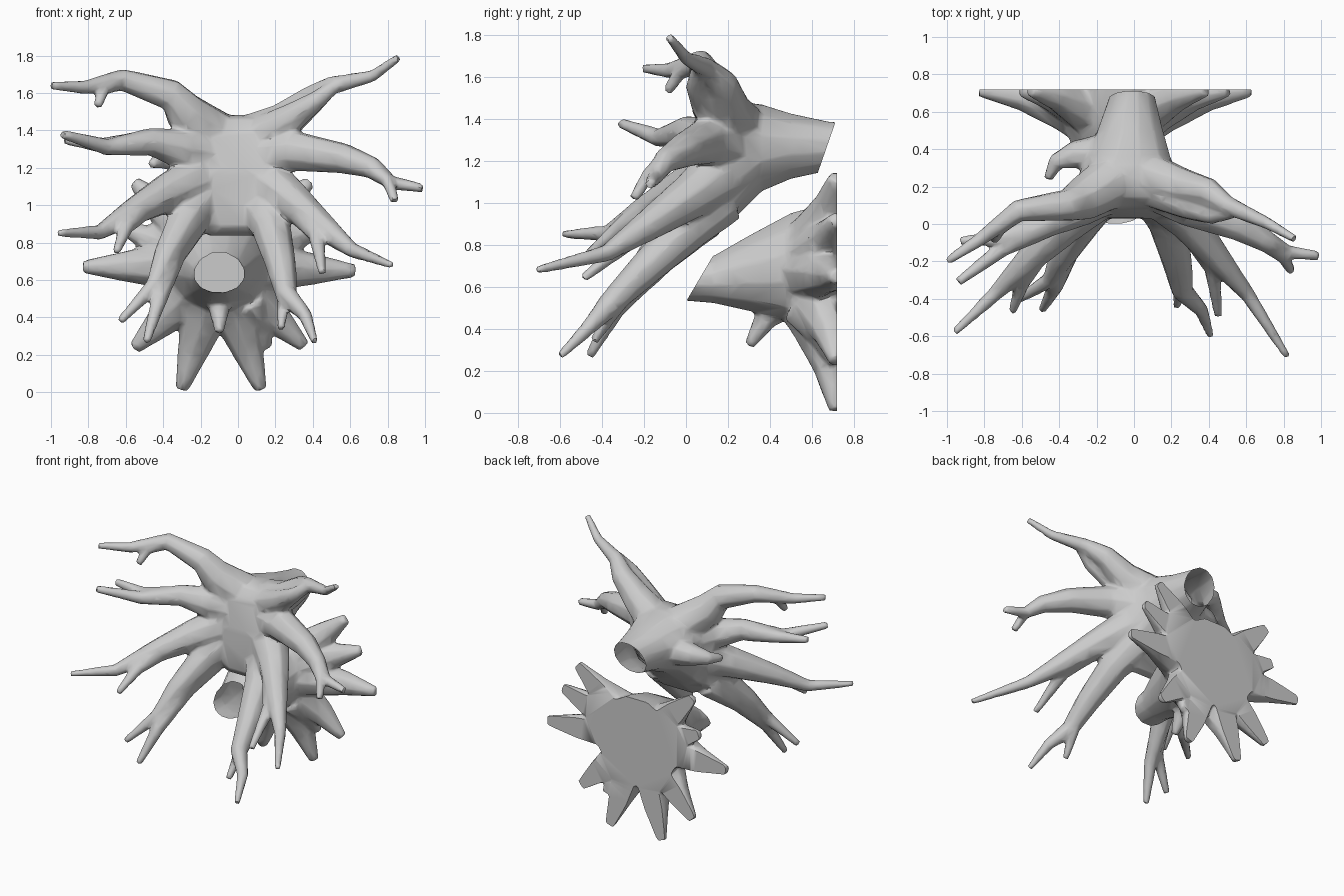
import bpy, bmesh, math
from mathutils import Vector

if "Cube" in bpy.data.objects:
    bpy.data.objects.remove(bpy.data.objects["Cube"])

SIDES = 8

def loft(bm, rings):
    """Skin closed rings of points into a capped solid."""
    vs = [[bm.verts.new(p) for p in r] for r in rings]
    n = len(vs[0])
    faces = [bm.faces.new(vs[0]), bm.faces.new(vs[-1])]
    for a, b in zip(vs, vs[1:]):
        for i in range(n):
            j = (i + 1) % n
            faces.append(bm.faces.new((a[i], a[j], b[j], b[i])))
    bmesh.ops.recalc_face_normals(bm, faces=faces)

def trunk(bm, sections):
    """Sections: (x, y, z bottom, z top, half width, squareness exponent)."""
    rings = []
    for x, y, z0, z1, rx, e in sections:
        pw = lambda v: math.copysign(abs(v) ** e, v)
        rings.append([(x + rx * pw(math.cos(a)), y, (z0 + z1) / 2 + (z1 - z0) / 2 * pw(math.sin(a)))
                      for a in (math.tau * (i + .5) / 12 for i in range(12))])
    loft(bm, rings)

def root(bm, r0, r1, *pts, power=1.3):
    """Tapered tube along a path, carrying its frame along to avoid twist."""
    p = [Vector(q) for q in pts]
    side, rings = Vector((.3, .2, 1)), []
    for i, c in enumerate(p):
        d = (p[min(i + 1, len(p) - 1)] - p[max(i - 1, 0)]).normalized()
        side = (side - d * side.dot(d)).normalized()
        up = d.cross(side)
        t = i / (len(p) - 1)
        r = r1 + (r0 - r1) * (1 - t) ** power
        rings.append([c + r * (side * math.cos(a) + up * math.sin(a))
                      for a in (math.tau * k / SIDES for k in range(SIDES))])
    loft(bm, rings)

def cut(bm, co, no, fill):
    g = bm.verts[:] + bm.edges[:] + bm.faces[:]
    res = bmesh.ops.bisect_plane(bm, geom=g, plane_co=co, plane_no=no, clear_outer=True)
    if fill:
        edges = [e for e in res['geom_cut'] if isinstance(e, bmesh.types.BMEdge)]
        bmesh.ops.triangle_fill(bm, edges=edges, use_beauty=True)

def finish(bm, name, cuts):
    """Fuse the pieces into one skin, reduce to low poly, trim the ends."""
    me = bpy.data.meshes.new(name)
    bm.to_mesh(me)
    bm.free()
    ob = bpy.data.objects.new(name, me)
    bpy.context.collection.objects.link(ob)
    bpy.context.view_layer.objects.active = ob
    ob.select_set(True)
    m = ob.modifiers.new("fuse", 'REMESH')
    m.mode, m.voxel_size = 'VOXEL', .012
    m = ob.modifiers.new("soften", 'SMOOTH')
    m.factor, m.iterations = .5, 5
    m = ob.modifiers.new("reduce", 'DECIMATE')
    m.ratio = .07
    for mod in list(ob.modifiers):
        bpy.ops.object.modifier_apply(modifier=mod.name)
    bm = bmesh.new()
    bm.from_mesh(ob.data)
    for c in cuts:
        cut(bm, *c)
    bmesh.ops.recalc_face_normals(bm, faces=bm.faces[:])
    bm.to_mesh(ob.data)
    bm.free()
    bpy.ops.object.shade_smooth_by_angle(angle=math.radians(50))
    ob.select_set(False)

# ---- upper stump: trunk runs to the back, roots spread forward
bm = bmesh.new()
trunk(bm, [(-.01, .8, 1.17, 1.38, .11, 1), (-.01, .68, 1.15, 1.39, .125, 1), (-.02, .5, 1.11, 1.43, .18, 1),
           (-.03, .36, 1.05, 1.475, .23, .9), (-.03, .24, .93, 1.49, .28, .75),
           (-.03, .14, .83, 1.47, .3, .65), (-.03, .08, .83, 1.38, .27, .7), (-.03, .03, .88, 1.2, .2, .9)])
# top right root, with a strand that splits off and rejoins
root(bm, .14, .022, (.05, .26, 1.35), (.25, .2, 1.45), (.4, .17, 1.57), (.5, .1, 1.64), (.72, 0, 1.69), (.86, -.08, 1.79), power=1.5)
root(bm, .11, .035, (.1, .19, 1.36), (.29, .1, 1.47), (.42, .05, 1.56), (.52, .06, 1.64))
# top left root and twig
root(bm, .15, .022, (-.1, .24, 1.35), (-.28, .13, 1.49), (-.36, .1, 1.59), (-.62, .07, 1.67), (-.82, -.08, 1.63), (-1.0, -.2, 1.64))
root(bm, .05, .025, (-.64, .05, 1.66), (-.72, -.03, 1.62), (-.75, -.09, 1.53))
# middle left root
root(bm, .15, .025, (-.15, .2, 1.26), (-.3, .09, 1.3), (-.47, 0, 1.34), (-.7, -.13, 1.31), (-.94, -.31, 1.38))
root(bm, .07, .025, (-.5, -.01, 1.33), (-.72, -.08, 1.32), (-.93, -.09, 1.35))
# short back left root
root(bm, .11, .025, (-.15, .38, 1.25), (-.32, .37, 1.25), (-.42, .33, 1.24), (-.46, .24, 1.22))
# middle right root
root(bm, .14, .025, (.12, .2, 1.26), (.3, .09, 1.29), (.56, -.01, 1.25), (.72, -.1, 1.2), (.82, -.15, 1.12), (.99, -.17, 1.09))
root(bm, .05, .025, (.7, -.1, 1.2), (.8, -.18, 1.13), (.84, -.25, 1.02))
# outer left drooping root
root(bm, .15, .02, (-.15, .2, 1.17), (-.37, 0, 1.07), (-.57, -.2, .96), (-.74, -.37, .855), (-.96, -.58, .85))
root(bm, .07, .022, (-.52, -.16, .98), (-.6, -.32, .88), (-.65, -.47, .75))
# inner left hanging root
root(bm, .13, .022, (-.18, .16, 1.05), (-.28, .0, .92), (-.38, -.17, .74), (-.45, -.3, .57), (-.63, -.41, .38), power=1.1)
root(bm, .1, .022, (-.24, .1, .93), (-.35, -.12, .73), (-.42, -.33, .5), (-.49, -.46, .27), power=1.1)
# outer right drooping root
root(bm, .15, .02, (.1, .2, 1.16), (.28, .02, 1.03), (.46, -.2, .88), (.61, -.38, .76), (.82, -.71, .68))
root(bm, .08, .022, (.3, -.02, 1.0), (.42, -.24, .84), (.45, -.49, .64))
# inner right hanging root
root(bm, .13, .02, (.1, .17, 1.02), (.18, .0, .87), (.23, -.2, .68), (.26, -.36, .52), (.36, -.46, .41), (.41, -.6, .27), power=1.1)
root(bm, .07, .022, (.21, -.08, .78), (.25, -.3, .55), (.23, -.44, .34))
finish(bm, "upper_root_stump", [((0, .67, 1.265), (0, .23, -.08), False)])

# ---- lower stump: trunk opens to the front, roots flattened on the back plane
bm = bmesh.new()
cx, cz = -.1, .68
trunk(bm, [(cx, -.1, .54, .7, .13, 1), (cx, .13, .52, .75, .14, 1), (cx, .3, .48, .85, .2, 1),
           (cx, .5, .42, .96, .27, 1), (cx, .64, .37, 1.0, .32, 1), (cx, .8, .34, 1.02, .35, 1)])
tips = [(.38, 1.12), (.5, .92), (.62, .65), (.35, .25), (.12, .02), (-.3, .02),
        (-.55, .24), (-.82, .67), (-.6, .87), (-.55, 1.12)]
for x, z in tips:
    at = lambda f, y: (cx + (x - cx) * f, y, cz + (z - cz) * f)
    root(bm, .17, .035, at(.05, .52), at(.4, .63), at(.7, .69), at(1.01, .715), power=.9)
# side twig and the spike under the trunk
root(bm, .1, .035, (.05, .55, .5), (.12, .65, .36), (.15, .71, .24))
root(bm, .11, .025, (-.1, .48, .55), (-.1, .38, .45), (-.1, .3, .32))
finish(bm, "lower_root_stump", [((0, .72, 0), (0, 1, 0), True),
                                ((0, .065, .64), (0, -.22, .13), False)])
